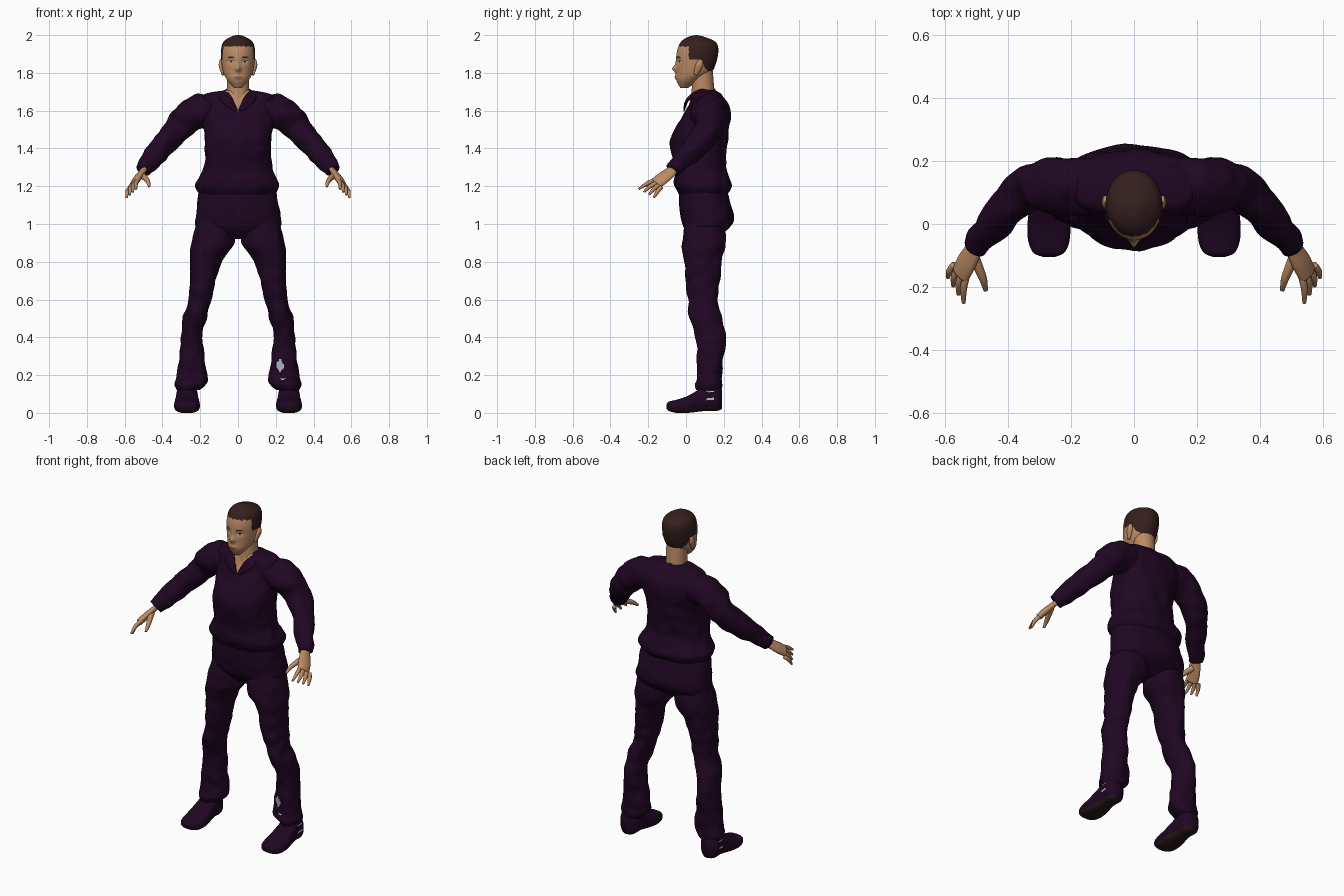
import bpy, bmesh, math
from mathutils import Vector, noise

if "Cube" in bpy.data.objects:
    bpy.data.objects.remove(bpy.data.objects["Cube"])


def material(name, red, green, blue):
    colour = (red, green, blue, 1)
    mat = bpy.data.materials.new(name)
    mat.use_nodes = True
    mat.diffuse_color = colour
    mat.node_tree.nodes["Principled BSDF"].inputs["Base Color"].default_value = colour
    return mat


CLOTH = material("dark plum cloth", .014, .002, .016)
SKIN = material("tan skin", .5, .26, .13)
HAIR = material("dark brown hair", .035, .014, .013)
LIPS = material("lips", .36, .16, .09)
WHITE = material("eye white", .5, .5, .5)
IRIS = material("iris", .02, .01, .01)
SOLE = material("sole brown", .02, .01, .008)
GREY = material("pale grey lining", .5, .5, .6)


def level(height, half_width, front, back, middle=0):
    """Horizontal ring reaching from front to back."""
    centre = Vector((middle, (front + back) / 2, height))
    return centre, Vector((half_width, 0, 0)), Vector((0, (back - front) / 2, 0))


def upright(depth, half_width, bottom, top):
    """Ring of a shoe, facing along y."""
    centre = Vector((.27, depth, (bottom + top) / 2))
    return centre, Vector((half_width, 0, 0)), Vector((0, 0, (top - bottom) / 2))


def tube(path, radii, side=(0, 0, 1), flat=1):
    """Rings square to a path; side is the wide direction, flat thins the other."""
    points = [Vector(point) for point in path]
    last = len(points) - 1
    rings = []
    for i, (point, radius) in enumerate(zip(points, radii)):
        along = (points[min(i + 1, last)] - points[max(i - 1, 0)]).normalized()
        wide = Vector(side)
        wide = (wide - along * wide.dot(along)).normalized()
        rings.append((point, wide * radius, along.cross(wide) * radius * flat))
    return rings


def spline(before, start, end, after, t):
    """Smooth blend from start to end, guided by the neighbouring values."""
    leave, arrive = (end - before) / 2, (after - start) / 2
    ease = t * t * (3 - 2 * t)
    return (start.lerp(end, ease) + leave * t * (1 - t) ** 2
            - arrive * t * t * (1 - t))


def signed_power(value, power):
    return math.copysign(abs(value) ** (2 / power), value)


def loft(name, rings, mats, segments=32, steps=6, power=2, mirror=1, wrinkle=0,
         shape=None, paint=None):
    """Smooth skin over rings, with optional sculpting and a face colour rule."""
    bm = bmesh.new()
    last = len(rings) - 1
    rows = []
    for k in range(last * steps + 1):
        i = min(k // steps, last - 1)
        near = [rings[max(0, min(last, j))] for j in range(i - 1, i + 3)]
        centre, wide, deep = (spline(*values, k / steps - i) for values in zip(*near))
        row = []
        for s in range(segments):
            angle = math.tau * s / segments
            point = centre + wide * signed_power(math.cos(angle), power) \
                + deep * signed_power(math.sin(angle), power)
            if wrinkle:
                fold = noise.noise(point * 16)
                point += (point - centre).normalized() * fold * wrinkle
            if shape:
                shape(point)
            point.x *= mirror
            row.append(bm.verts.new(point))
        rows.append(row)
    for low, high in zip(rows, rows[1:]):
        for s in range(segments):
            bm.faces.new((low[s - 1], low[s], high[s], high[s - 1]))
    bm.faces.new(rows[0])
    bm.faces.new(rows[-1])
    bmesh.ops.recalc_face_normals(bm, faces=bm.faces)
    for face in bm.faces:
        face.smooth = True
        if paint:
            face.material_index = paint(face.calc_center_median(), face.normal)
    mesh = bpy.data.meshes.new(name)
    bm.to_mesh(mesh)
    bm.free()
    for mat in mats:
        mesh.materials.append(mat)
    bpy.context.collection.objects.link(bpy.data.objects.new(name, mesh))


def oval(point, x, z, width, height):
    """Below one inside a mirrored pair of ovals seen from the front."""
    return math.hypot((abs(point.x) - x) / width, (point.z - z) / height)


# Shirt body with an open V neck
def paint_shirt(point, normal):
    return int(point.y < .09 and abs(point.x) < (point.z - 1.58) / 2)


loft("shirt_body", [level(*ring) for ring in (
    (1.16, .2, -.04, .22), (1.21, .22, -.06, .24), (1.3, .18, -.06, .21),
    (1.45, .175, -.08, .22), (1.6, .2, 0, .235), (1.68, .19, .03, .19),
    (1.71, .06, .05, .15))],
    [CLOTH, SKIN], segments=96, steps=14, power=2.4, wrinkle=.009, paint=paint_shirt)

# Trouser seat
loft("trouser_seat", [level(*ring) for ring in (
    (1.2, .2, -.04, .21), (1.05, .222, -.03, .25), (.98, .22, -.01, .23),
    (.92, .13, .04, .15))],
    [CLOTH], segments=64, steps=8, power=2.3, wrinkle=.006)

# Head with face relief: each feature is an oval and its depth
EYE = (.037, 1.86)
MOUTH = (0, 1.777)
NOSE = (0, 1.822)


def shape_face(point):
    if point.y < .04:
        for spot, width, height, depth in (
                (NOSE, .016, .014, .015), (NOSE, .011, .04, .009),
                (EYE, .02, .014, -.007), (MOUTH, .026, .01, .006)):
            point.y -= depth * math.exp(-oval(point, *spot, width, height) ** 2)


def paint_head(point, normal):
    jag = .002 * (math.sin(point.x * 260) + math.sin(point.y * 300))
    top = point.z > 1.94 + jag
    temple = point.y > .015 + jag and point.z > 1.87
    nape = point.y > .07 and point.z + 1.3 * point.y > 1.96 + jag
    if top or temple or nape:
        return HEAD_COLOURS.index(HAIR)
    if point.y < .02:
        brow = oval(point, EYE[0], EYE[1] + .022, .022, .003) < 1
        iris = oval(point, *EYE, .006, .006) < 1
        eye = oval(point, *EYE, .015, .006)
        lash = eye < 1.4 and point.z > EYE[1] + .002
        if brow:
            return HEAD_COLOURS.index(HAIR)
        if iris or lash and eye > 1:
            return HEAD_COLOURS.index(IRIS)
        if eye < 1:
            return HEAD_COLOURS.index(WHITE)
        if oval(point, *MOUTH, .025, .007) < 1:
            return HEAD_COLOURS.index(LIPS)
    return HEAD_COLOURS.index(SKIN)


HEAD_COLOURS = [SKIN, HAIR, LIPS, WHITE, IRIS]
loft("head", [level(*ring) for ring in (
    (1.72, .02, -.03, .01), (1.76, .056, -.05, .07), (1.81, .08, -.05, .14),
    (1.9, .09, -.05, .17), (1.96, .08, -.03, .16), (1.99, .04, .01, .1),
    (2, .01, .05, .06))],
    HEAD_COLOURS, segments=160, steps=24, power=2, shape=shape_face, paint=paint_head)

# Neck
loft("neck", [level(*ring) for ring in (
    (1.6, .07, .02, .15), (1.7, .06, .03, .15), (1.83, .06, .03, .14))], [SKIN])


# Worn spots on the left shin
def paint_leg(point, normal):
    spot = min(oval(point, .223, .25, .018, .03), oval(point, .237, .18, .013, .005))
    return int(normal.y < 0 < point.x and spot < 1)


# Brown underside and pale slits beside the heel
def paint_shoe(point, normal):
    if normal.z < -.5 and point.z < .03:
        return 1
    beside = abs(point.x) > .3 and abs(point.y - .13) < .018
    return 2 if beside and (abs(point.z - .075) < .006 or abs(point.z - .113) < .003) else 0


for side, mirror in (("left", 1), ("right", -1)):
    loft(side + "_ear", tube(
        ((.08, .05, 1.79), (.09, .07, 1.84), (.09, .08, 1.87)), (.01, .02, .01),
        side=(0, 1, 0), flat=.6), [SKIN], mirror=mirror)

    loft(side + "_collar", tube(
        ((.01, -.01, 1.6), (.06, .01, 1.66), (.075, .08, 1.7), (0, .15, 1.71)),
        (.01, .03, .025, .02), side=(.8, -.3, -.5), flat=.3), [CLOTH], mirror=mirror)

    loft(side + "_sleeve", tube(
        ((.13, .12, 1.6), (.21, .12, 1.595), (.28, .12, 1.55), (.34, .11, 1.48),
         (.44, .01, 1.37), (.5, -.07, 1.285)),
        (.086, .09, .083, .07, .056, .04)),
        [CLOTH], segments=48, steps=8, mirror=mirror, wrinkle=.012)

    # Hand: palm, thumb and a fan of fingers
    across = (.4, .4, -.4)
    loft(side + "_palm", tube(
        ((.5, -.07, 1.285), (.53, -.12, 1.245), (.55, -.16, 1.215)), (.03, .038, .036),
        side=across, flat=.5), [SKIN], mirror=mirror)
    loft(side + "_thumb", tube(
        ((.51, -.1, 1.26), (.48, -.17, 1.23), (.47, -.21, 1.2)), (.018, .013, .007),
        side=across), [SKIN], mirror=mirror)
    for i, finger in enumerate(("index", "middle", "ring", "little")):
        knuckle = Vector((.53, -.16, 1.235)).lerp(Vector((.57, -.13, 1.195)), i / 3)
        tip = Vector((.54, -.25, 1.185)).lerp(Vector((.59, -.17, 1.14)), i / 3)
        bend = knuckle.lerp(tip, .5) + Vector((.005, 0, .005))
        loft(f"{side}_{finger}_finger", tube(
            (knuckle, bend, tip), (.012, .011, .006), side=across),
            [SKIN], segments=12, mirror=mirror)

    loft(side + "_trouser_leg", [level(*ring) for ring in (
        (1.06, .08, .01, .2, .12), (.9, .113, -.02, .21, .133), (.8, .08, -.01, .19, .17),
        (.6, .06, .01, .17, .2), (.5, .06, .02, .19, .23), (.4, .055, .05, .21, .245),
        (.2, .08, .06, .19, .243), (.15, .08, .05, .19, .253), (.12, .06, .06, .19, .265))],
        [CLOTH, GREY], segments=72, steps=18, power=2.2, mirror=mirror, wrinkle=.01,
        paint=paint_leg)

    loft(side + "_shoe", [upright(*ring) for ring in (
        (-.104, .02, .025, .045), (-.09, .05, .01, .06), (-.05, .066, 0, .07),
        (.01, .067, 0, .09), (.1, .056, .01, .14), (.16, .056, .01, .15),
        (.19, .03, .02, .12))],
        [CLOTH, SOLE, GREY], segments=72, steps=8, power=2.6, mirror=mirror,
        paint=paint_shoe)
